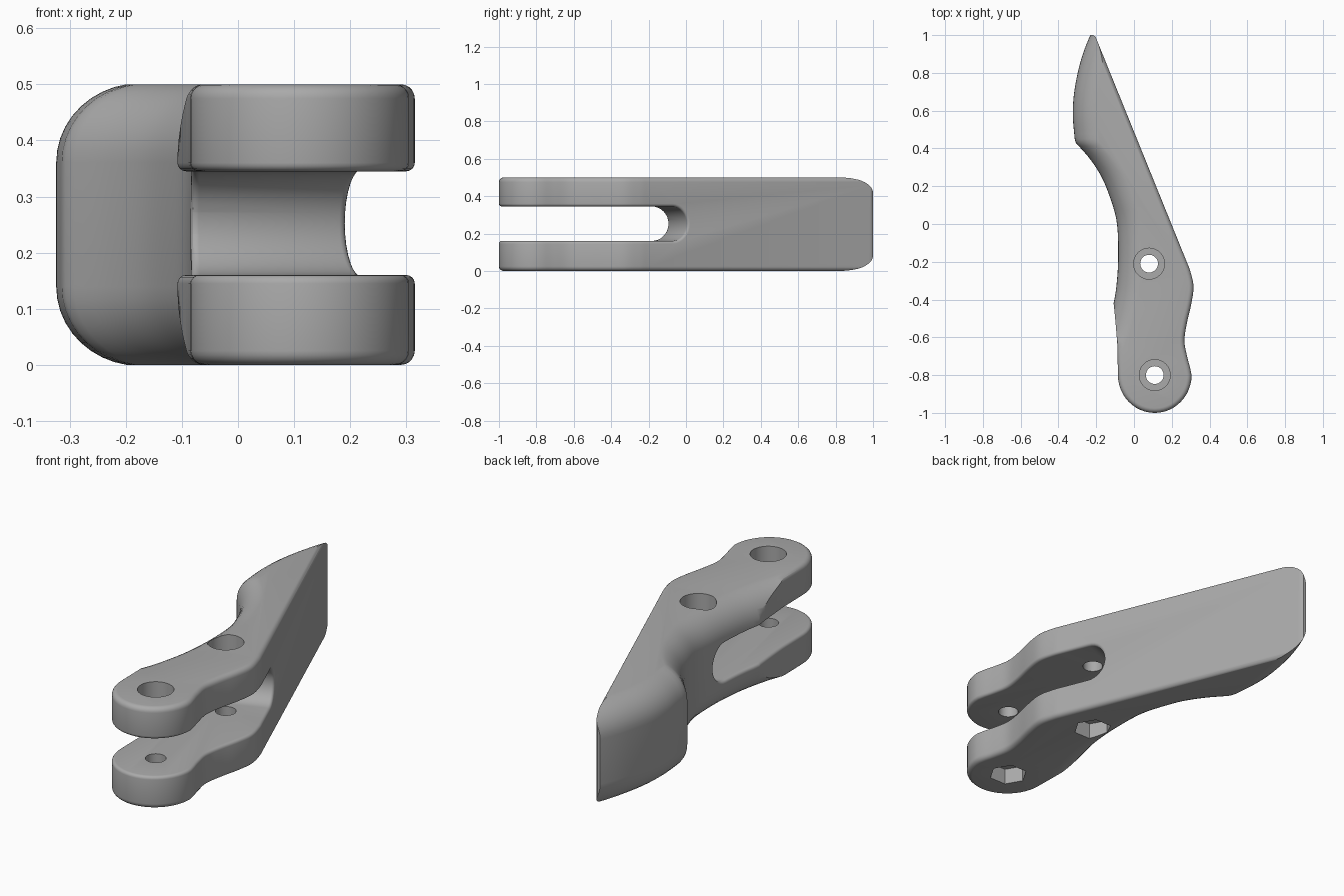
import bpy, bmesh, math
from mathutils import Vector

if "Cube" in bpy.data.objects:
    bpy.data.objects.remove(bpy.data.objects["Cube"], do_unlink=True)

H = 0.5                       # thickness of the lever
SLOT_LOW, SLOT_HIGH = 0.16, 0.345
BOLTS = ((0.08, -0.21), (0.11, -0.80))

grey = bpy.data.materials.new("plain grey")
grey.use_nodes = True
COLOUR = (0.40, 0.40, 0.40, 1)
grey.diffuse_color = COLOUR
grey.node_tree.nodes["Principled BSDF"].inputs["Base Color"].default_value = COLOUR


def spline(pts, steps=5):
    """Smooth curve through a few points."""
    p = [Vector(q) for q in pts]
    p = [2 * p[0] - p[1]] + p + [2 * p[-1] - p[-2]]
    out = []
    for a, b, c, d in zip(p, p[1:], p[2:], p[3:]):
        for i in range(steps):
            t = i / steps
            out.append(0.5 * (2 * b + (c - a) * t + (2 * a - 5 * b + 4 * c - d) * t * t
                              + (3 * b - a - 3 * c + d) * t ** 3))
    return out + [p[-2]]


def loft(name, rings):
    """Solid through a list of matching closed rings."""
    bm = bmesh.new()
    loops = [[bm.verts.new(v) for v in ring] for ring in rings]
    n = len(loops[0])
    for lo, hi in zip(loops, loops[1:]):
        for i in range(n):
            j = (i + 1) % n
            bm.faces.new((lo[i], lo[j], hi[j], hi[i]))
    bm.faces.new(loops[0][::-1])
    bm.faces.new(loops[-1])
    bmesh.ops.recalc_face_normals(bm, faces=bm.faces)
    mesh = bpy.data.meshes.new(name)
    bm.to_mesh(mesh)
    bm.free()
    mesh.materials.append(grey)
    obj = bpy.data.objects.new(name, mesh)
    bpy.context.collection.objects.link(obj)
    return obj


def combine(obj, tool, operation):
    """Apply a boolean with the first solver that gives a solid, and drop the tool."""
    mod = obj.modifiers.new("cut", 'BOOLEAN')
    mod.operation, mod.object = operation, tool
    for solver in ('MANIFOLD', 'EXACT', 'FLOAT'):
        mod.solver = solver
        graph = bpy.context.evaluated_depsgraph_get()
        mesh = bpy.data.meshes.new_from_object(obj.evaluated_get(graph))
        if len(mesh.polygons):
            obj.data = mesh
            break
    obj.modifiers.clear()
    bpy.data.objects.remove(tool, do_unlink=True)


def rounding(radius, steps):
    """Pairs of height and inset share for both rounded rims."""
    low = [(radius * (1 - math.cos(a)), 1 - math.sin(a))
           for a in (math.pi / 2 * i / steps for i in range(steps + 1))]
    return low + [(H - z, s) for z, s in reversed(low)]


def inset(pts, amount):
    """Move a clockwise outline inwards."""
    out = []
    for i, p in enumerate(pts):
        t = (pts[(i + 1) % len(pts)] - pts[i - 1]).normalized()
        out.append(p + Vector((t.y, -t.x)) * amount)
    return out


# Plan outline: straight back, wavy arm, round end, open towards the grip
right = spline([(0.275, -0.19), (0.298, -0.25), (0.315, -0.33), (0.304, -0.42), (0.279, -0.53),
                (0.267, -0.62), (0.281, -0.70), (0.297, -0.76)])
end = [Vector((0.11 + 0.195 * math.cos(a), -0.80 - 0.2 * math.sin(a)))
       for a in (math.pi * i / 24 for i in range(25))]
left = spline([(-0.088, -0.64), (-0.097, -0.53), (-0.109, -0.41), (-0.125, -0.30)])
outline = ([Vector((-0.215, 1.0)), Vector((-0.203, 0.99))] + right + end + left
           + [Vector((-0.5, -0.1)), Vector((-0.5, 1.0))])
lever = loft("lever", [[(p.x, p.y, z) for p in inset(outline, s * 0.025)]
                       for z, s in rounding(0.025, 5)])

# Grip side: concave neck and curved finger rest with a wide rounded rim
neck = spline([(-0.27, -0.82), (-0.165, -0.62), (-0.108, -0.42), (-0.087, -0.26), (-0.084, -0.10),
               (-0.093, 0.02), (-0.12, 0.12), (-0.167, 0.24), (-0.23, 0.34), (-0.308, 0.43)])
rest = spline([(-0.314, 0.45), (-0.324, 0.58), (-0.315, 0.71), (-0.283, 0.86),
               (-0.24, 0.98), (-0.18, 1.1)])
grip = [Vector((-0.27, -1.3))] + neck + rest
# slightly taller than the lever, so only the rounded rim trims it
grip_rings = [[(p.x + s * 0.15, p.y, z * 1.008 - 0.002) for p in grip]
              + [(0.8, 1.1, z * 1.008 - 0.002), (0.8, -1.3, z * 1.008 - 0.002)]
              for z, s in rounding(0.14, 10)]
combine(lever, loft("grip_trim", grip_rings), 'INTERSECT')

# Slot between the two arms, with a round slanted end
mid, rad = (SLOT_LOW + SLOT_HIGH) / 2, (SLOT_HIGH - SLOT_LOW) / 2
profile = [(-1.8, SLOT_LOW)]
for i in range(17):
    a = -math.pi / 2 + math.pi * i / 16
    profile.append((-0.066 - rad + rad * math.cos(a), mid + rad * math.sin(a)))
profile.append((-1.8, SLOT_HIGH))
combine(lever, loft("slot", [[(x, y + 0.38 * x, z) for y, z in profile] for x in (-0.7, 0.7)]),
        'DIFFERENCE')


def plug(x, y, radius, low, high, sides):
    angles = [2 * math.pi * i / sides for i in range(sides)]
    return loft("plug", [[(x + radius * math.cos(a), y + radius * math.sin(a), z)
                          for a in angles] for z in (low, high)])


# Two bolt holes: round head recess above, hexagonal nut recess below
for x, y in BOLTS:
    for radius, low, high, sides in ((0.047, -0.1, 0.6, 32), (0.082, 0.42, 0.6, 32),
                                     (0.09, -0.1, 0.08, 6)):
        combine(lever, plug(x, y, radius, low, high, sides), 'DIFFERENCE')


# Soften the slot rims, leaving the bolt holes sharp
def on_slot_rim(v):
    clear = all((v.co.xy - Vector(b)).length > 0.06 for b in BOLTS)
    return clear and SLOT_LOW - 0.002 < v.co.z < SLOT_HIGH + 0.002 and v.co.y < 0.1


bm = bmesh.new()
bm.from_mesh(lever.data)
bmesh.ops.remove_doubles(bm, verts=bm.verts, dist=0.0005)
rim = [e for e in bm.edges if len(e.link_faces) == 2 and e.calc_face_angle() > 0.9
       and all(on_slot_rim(v) for v in e.verts)]
bmesh.ops.bevel(bm, geom=rim, offset=0.015, segments=4, profile=0.5, affect='EDGES',
                clamp_overlap=False)
if all(abs(v.co.x) < 0.35 and abs(v.co.y) < 1.01 and -0.01 < v.co.z < 0.51 for v in bm.verts):
    bm.to_mesh(lever.data)
bm.free()

# Smooth shading with sharp edges kept
bpy.ops.object.select_all(action='DESELECT')
lever.select_set(True)
bpy.context.view_layer.objects.active = lever
bpy.ops.object.shade_smooth_by_angle(angle=math.radians(30))
